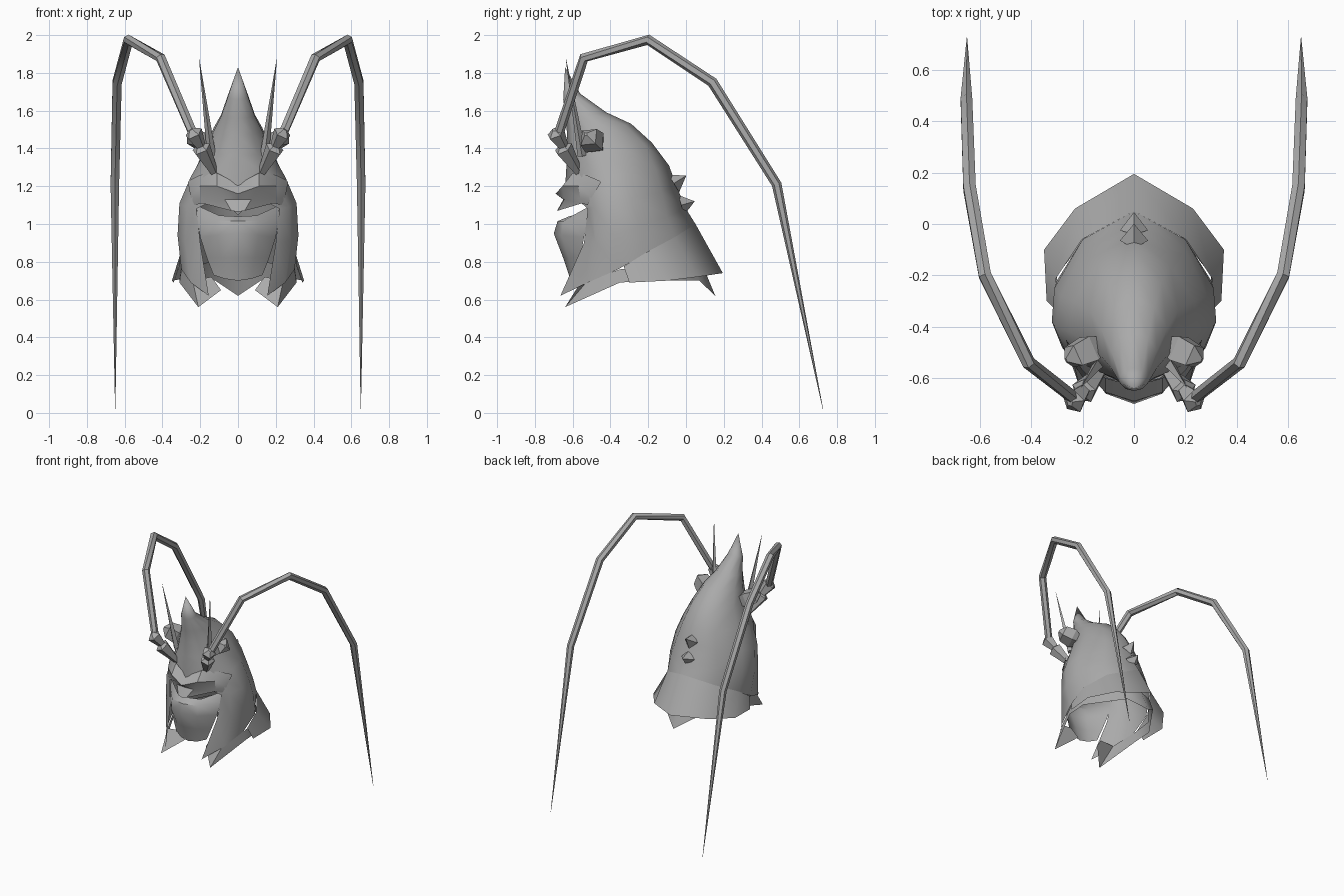
import bpy, bmesh, math
from mathutils import Vector

if "Cube" in bpy.data.objects:
    bpy.data.objects.remove(bpy.data.objects["Cube"], do_unlink=True)

grey = bpy.data.materials.new("plain grey")
grey.use_nodes = True
COLOUR = (0.4, 0.4, 0.4, 1)
grey.diffuse_color = COLOUR
grey.node_tree.nodes["Principled BSDF"].inputs["Base Color"].default_value = COLOUR


def finish(name, bm, mirror=True, angle=40):
    """Turn a bmesh into a shaded object, mirrored across x = 0."""
    me = bpy.data.meshes.new(name)
    bm.to_mesh(me)
    bm.free()
    me.materials.append(grey)
    ob = bpy.data.objects.new(name, me)
    bpy.context.collection.objects.link(ob)
    if mirror:
        mod = ob.modifiers.new("mirror", 'MIRROR')
        mod.merge_threshold = 0.0005
    bpy.ops.object.select_all(action='DESELECT')
    ob.select_set(True)
    bpy.context.view_layer.objects.active = ob
    bpy.ops.object.shade_smooth_by_angle(angle=math.radians(angle))
    return ob


def sheet(name, rows, angle=40):
    """Skin a plate through rows of points, left half then mirrored."""
    bm = bmesh.new()
    grid = [[bm.verts.new(p) for p in row] for row in rows]
    for a, b in zip(grid, grid[1:]):
        for c in range(len(a) - 1):
            bm.faces.new((a[c], b[c], b[c + 1], a[c + 1]))
    bmesh.ops.remove_doubles(bm, verts=bm.verts, dist=0.0005)
    return finish(name, bm, True, angle)


def tube(name, path, sides=6, mirror=True, angle=40):
    """Tapered tube through (x, y, z, radius) points."""
    bm = bmesh.new()
    pts = [Vector(p[:3]) for p in path]
    rings = []
    for i, p in enumerate(path):
        t = (pts[min(i + 1, len(pts) - 1)] - pts[max(i - 1, 0)]).normalized()
        u = t.cross(Vector((1, 0, 0))).normalized()
        v = t.cross(u)
        rings.append([bm.verts.new(pts[i] + p[3] * (
            u * math.cos(k * math.tau / sides) + v * math.sin(k * math.tau / sides)))
            for k in range(sides)])
    for a, b in zip(rings, rings[1:]):
        for k in range(sides):
            j = (k + 1) % sides
            bm.faces.new((a[k], a[j], b[j], b[k]))
    bm.faces.new(rings[0])
    bm.faces.new(rings[-1])
    bmesh.ops.recalc_face_normals(bm, faces=bm.faces)
    return finish(name, bm, mirror, angle)


def half_ring(yb, zb, yf, zf, w, cols=6):
    """Half oval from the back point round the side to the front point."""
    out = []
    for c in range(cols):
        a = math.pi * c / (cols - 1)
        s = (1 - math.cos(a)) / 2
        x = 0 if c in (0, cols - 1) else w * 1.04 * math.sin(a)
        out.append((x, yb + (yf - yb) * s, zb + (zf - zb) * s))
    return out


# Helmet shell: open face below, closed crown rising to a forward peak
shell = [
    [(0, .05, 1.0), (.2, -.06, .93), (.30, -.22, .84), (.30, -.36, .76),
     (.25, -.52, .69), (.155, -.665, .62)],
    [(0, 0, 1.08), (.2, -.1, 1.04), (.31, -.25, .99), (.32, -.38, .94),
     (.28, -.48, .91), (.20, -.54, .90)],
    [(0, -.05, 1.2), (.17, -.13, 1.17), (.285, -.28, 1.14), (.31, -.40, 1.11),
     (.27, -.49, 1.09), (.22, -.52, 1.08)],
    [(0, -.09, 1.31), (.14, -.16, 1.29), (.235, -.3, 1.27), (.25, -.42, 1.25),
     (.19, -.55, 1.24), (0, -.64, 1.19)],
]
for ring in [(-.18, 1.43, -.63, 1.36, .175), (-.29, 1.53, -.63, 1.47, .13),
             (-.42, 1.59, -.635, 1.56, .09), (-.56, 1.69, -.65, 1.66, .055),
             (-.64, 1.83, -.64, 1.83, 0)]:
    shell.append(half_ring(*ring))
sheet("helmet_shell", shell, 60)

# Flared neck guard round the back and sides
sheet("neck_guard", [
    [(0, .195, .74), (.23, .06, .72), (.35, -.10, .70), (.34, -.30, .69)],
    [(0, .05, 1.0), (.202, -.06, .93), (.303, -.21, .85), (.31, -.33, .775)]])

# Under collar with a back point and two front points
sheet("under_collar", [
    [(0, .155, .62), (.12, .07, .70), (.31, -.20, .70), (.31, -.35, .69),
     (.21, -.64, .56), (.09, -.52, .65)],
    [(0, .08, .80), (.12, .03, .80), (.30, -.20, .78), (.30, -.35, .76),
     (.24, -.52, .70), (.14, -.54, .72)]])

# Folded brow with a nose point
sheet("brow_plate", [
    [(0, -.63, 1.21), (.11, -.60, 1.27), (.20, -.53, 1.26), (.26, -.46, 1.23)],
    [(0, -.69, 1.16), (.11, -.655, 1.20), (.20, -.57, 1.20), (.265, -.45, 1.22)],
    [(0, -.65, 1.13), (.07, -.645, 1.13), (.20, -.56, 1.135), (.25, -.50, 1.14)],
    [(0, -.685, 1.065), (.035, -.68, 1.07), (.19, -.55, 1.11), (.23, -.52, 1.10)]], 25)

# Rounded mouth guard
sheet("mouth_guard", [
    [(0, -.62, 1.04), (.1, -.60, 1.045), (.22, -.50, 1.10)],
    [(0, -.68, 1.015), (.11, -.65, 1.015), (.215, -.52, 1.02)],
    [(0, -.70, .95), (.11, -.66, .94), (.20, -.54, .93)],
    [(0, -.65, .82), (.09, -.62, .82), (.165, -.56, .82)],
    [(0, -.61, .70), (.07, -.60, .71), (.13, -.57, .73)]], 45)

# Long drooping antennae
tube("antenna", [
    (.23, -.68, 1.46, .026), (.41, -.54, 1.88, .027), (.58, -.20, 1.975, .028),
    (.64, .14, 1.75, .028), (.652, .48, 1.21, .026), (.65, .725, .02, .001)])

# Flared joints at the foot of each antenna
tube("antenna_lower_joint", [
    (.12, -.56, 1.26, .020), (.195, -.65, 1.40, .052), (.205, -.655, 1.42, .015)], 5, True, 20)
tube("antenna_upper_joint", [
    (.18, -.63, 1.38, .018), (.235, -.69, 1.48, .050), (.25, -.695, 1.50, .015)], 5, True, 20)

# Thin upright spikes beside the crown
tube("crown_spike", [(.14, -.55, 1.36, .024), (.205, -.635, 1.87, .001)], 4, True, 20)

# Faceted eye studs
tube("eye_stud", [
    (.10, -.45, 1.40, .02), (.175, -.485, 1.43, .07), (.235, -.515, 1.46, .06),
    (.265, -.53, 1.475, .01)], 4, True, 20)

# Two small spines down the back
for name, y, z, tip in [("upper_back_spine", -.065, 1.215, (.0, 1.255)),
                        ("lower_back_spine", -.025, 1.10, (.045, 1.12))]:
    tube(name, [(0, y, z, .055), (0, tip[0], tip[1], .001)], 4, False, 20)
